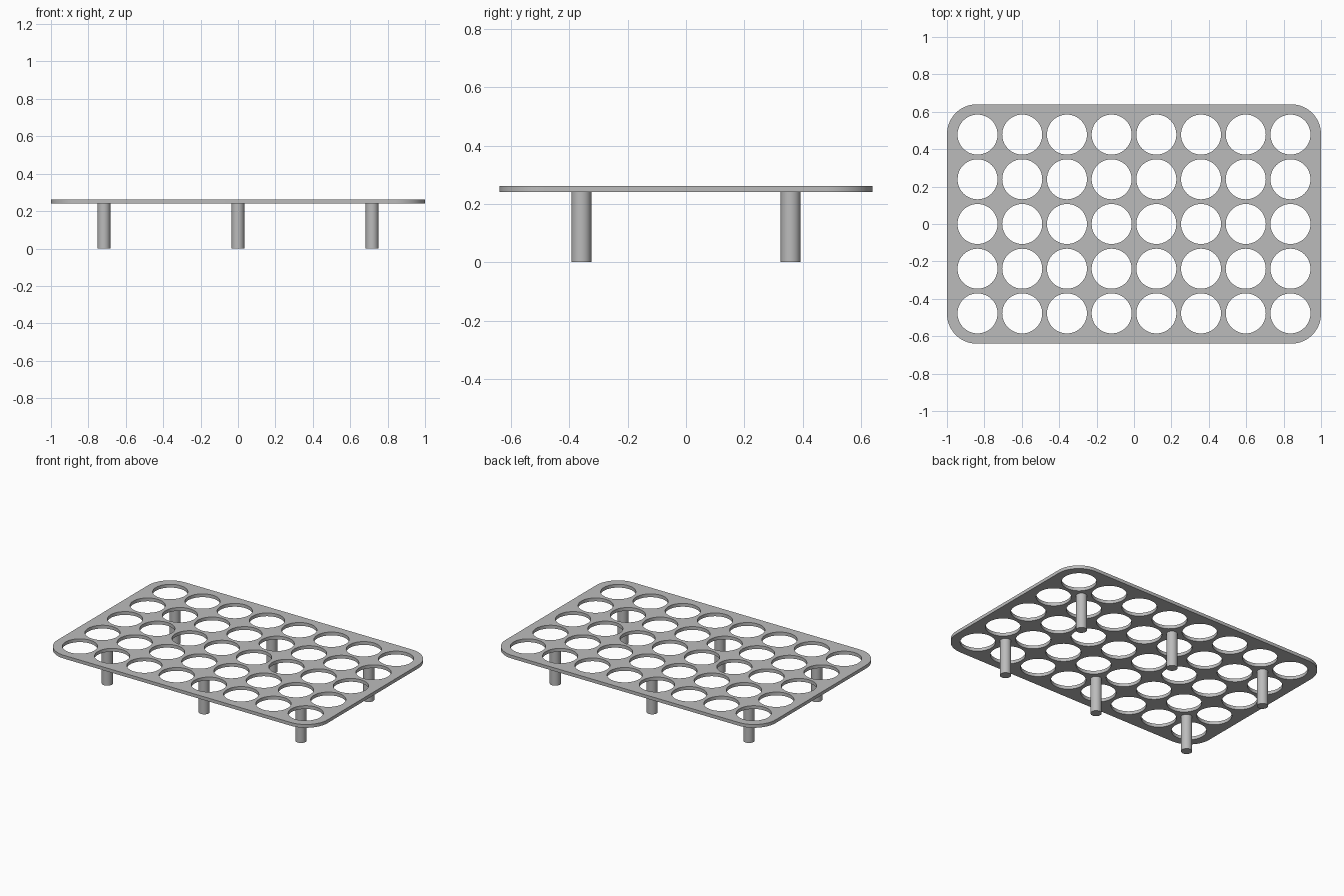
import bpy
from math import cos, sin, pi, radians

PITCH = 0.239          # spacing of the hole grid
COLS, ROWS = 8, 5
HALF_X, HALF_Y, CORNER = 1.0, 0.64, 0.16
PLATE_BOTTOM, PLATE_TOP = 0.24, 0.262

cube = bpy.data.objects.get("Cube")
if cube:
    bpy.data.objects.remove(cube, do_unlink=True)

grey = bpy.data.materials.new("plain grey")
grey.use_nodes = True
grey.diffuse_color = (0.5, 0.5, 0.5, 1)
grey.node_tree.nodes["Principled BSDF"].inputs["Base Color"].default_value = grey.diffuse_color


def arc(cx, cy, radius, start, end, steps):
    angles = [start + (end - start) * i / steps for i in range(steps + 1)]
    return [(cx + radius * cos(a), cy + radius * sin(a)) for a in angles]


def add_outline(curve, points):
    spline = curve.splines.new("POLY")
    spline.points.add(len(points) - 1)
    for point, (x, y) in zip(spline.points, points):
        point.co = (x, y, 0, 1)
    spline.use_cyclic_u = True


def finish(obj):
    bpy.ops.object.select_all(action="DESELECT")
    obj.select_set(True)
    bpy.context.view_layer.objects.active = obj
    if obj.type == "CURVE":
        bpy.ops.object.convert(target="MESH")
        # weld the filled caps to the walls
        bpy.ops.object.mode_set(mode="EDIT")
        bpy.ops.mesh.select_all(action="SELECT")
        bpy.ops.mesh.remove_doubles(threshold=0.0001)
        bpy.ops.mesh.normals_make_consistent(inside=False)
        bpy.ops.object.mode_set(mode="OBJECT")
    obj = bpy.context.object
    obj.data.materials.clear()
    obj.data.materials.append(grey)
    bpy.ops.object.shade_smooth_by_angle(angle=radians(30))


# Rounded plate with a grid of round holes
profile = bpy.data.curves.new("perforated_plate", "CURVE")
profile.dimensions = "2D"
profile.fill_mode = "BOTH"
profile.extrude = (PLATE_TOP - PLATE_BOTTOM) / 2

outline = []
for i, (sx, sy) in enumerate([(1, 1), (-1, 1), (-1, -1), (1, -1)]):
    outline += arc(sx * (HALF_X - CORNER), sy * (HALF_Y - CORNER), CORNER,
                   i * pi / 2, (i + 1) * pi / 2, 16)
add_outline(profile, outline)

for col in range(COLS):
    for row in range(ROWS):
        x = (col - (COLS - 1) / 2) * PITCH
        y = (row - (ROWS - 1) / 2) * PITCH
        add_outline(profile, arc(x, y, 0.107, 0, 2 * pi, 48)[:-1])

plate = bpy.data.objects.new("perforated_plate", profile)
plate.location.z = (PLATE_BOTTOM + PLATE_TOP) / 2
bpy.context.collection.objects.link(plate)
finish(plate)

# Six round legs, each under the solid web between four holes
for side, sy in (("front", -1), ("back", 1)):
    for place, sx in (("right", -1), ("middle", 0), ("left", 1)):
        bpy.ops.mesh.primitive_cylinder_add(
            vertices=32, radius=0.034, depth=PLATE_BOTTOM,
            location=(sx * 3 * PITCH, sy * 1.5 * PITCH, PLATE_BOTTOM / 2))
        leg = bpy.context.object
        leg.name = f"{side}_{place}_leg"
        finish(leg)
